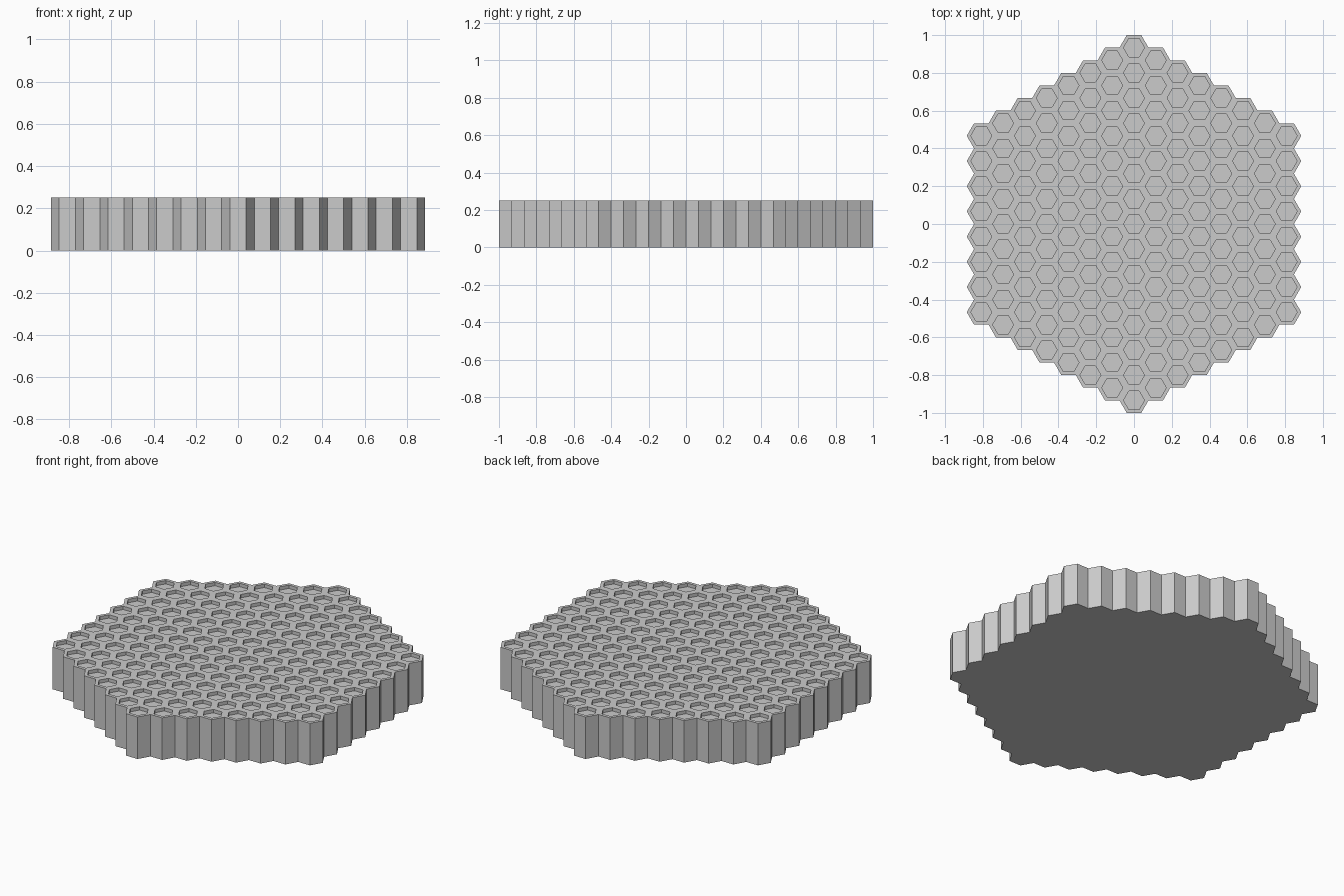
import bpy, bmesh, math

if "Cube" in bpy.data.objects:
    bpy.data.objects.remove(bpy.data.objects["Cube"])

N = 7                                  # rings around the centre cell
R = 2 / ((2 * N + 1) * math.sqrt(3))   # cell corner radius
H = 0.25                               # total height
RIM = 0.72                             # recess size relative to the cell
DEPTH = 0.02                           # recess depth

bm = bmesh.new()


def hexagon(cx, cy, z, r):
    return [bm.verts.new((cx + r * math.cos(k * math.pi / 3),
                          cy + r * math.sin(k * math.pi / 3), z)) for k in range(6)]


def bridge(a, b):
    for k in range(6):
        j = (k + 1) % 6
        bm.faces.new((a[k], a[j], b[j], b[k]))


# Hexagonal field of cells
cells = [(q, r) for q in range(-N, N + 1) for r in range(-N, N + 1) if abs(q + r) <= N]
for q, r in cells:
    cx, cy = 1.5 * R * q, math.sqrt(3) * R * (r + q / 2)
    base = hexagon(cx, cy, 0, R)
    top = hexagon(cx, cy, H, R)
    lip = hexagon(cx, cy, H, R * RIM)
    floor = hexagon(cx, cy, H - DEPTH, R * RIM)
    bm.faces.new(base[::-1])
    # outer walls only where there is no neighbouring cell
    for k, (dq, dr) in enumerate([(1, 0), (0, 1), (-1, 1), (-1, 0), (0, -1), (1, -1)]):
        if (q + dq, r + dr) not in cells:
            j = (k + 1) % 6
            bm.faces.new((base[k], base[j], top[j], top[k]))
    bridge(top, lip)
    bridge(lip, floor)
    bm.faces.new(floor)

bmesh.ops.remove_doubles(bm, verts=bm.verts, dist=1e-4)
mesh = bpy.data.meshes.new("honeycomb_slab")
bm.to_mesh(mesh)
bm.free()
slab = bpy.data.objects.new("honeycomb_slab", mesh)
bpy.context.collection.objects.link(slab)
